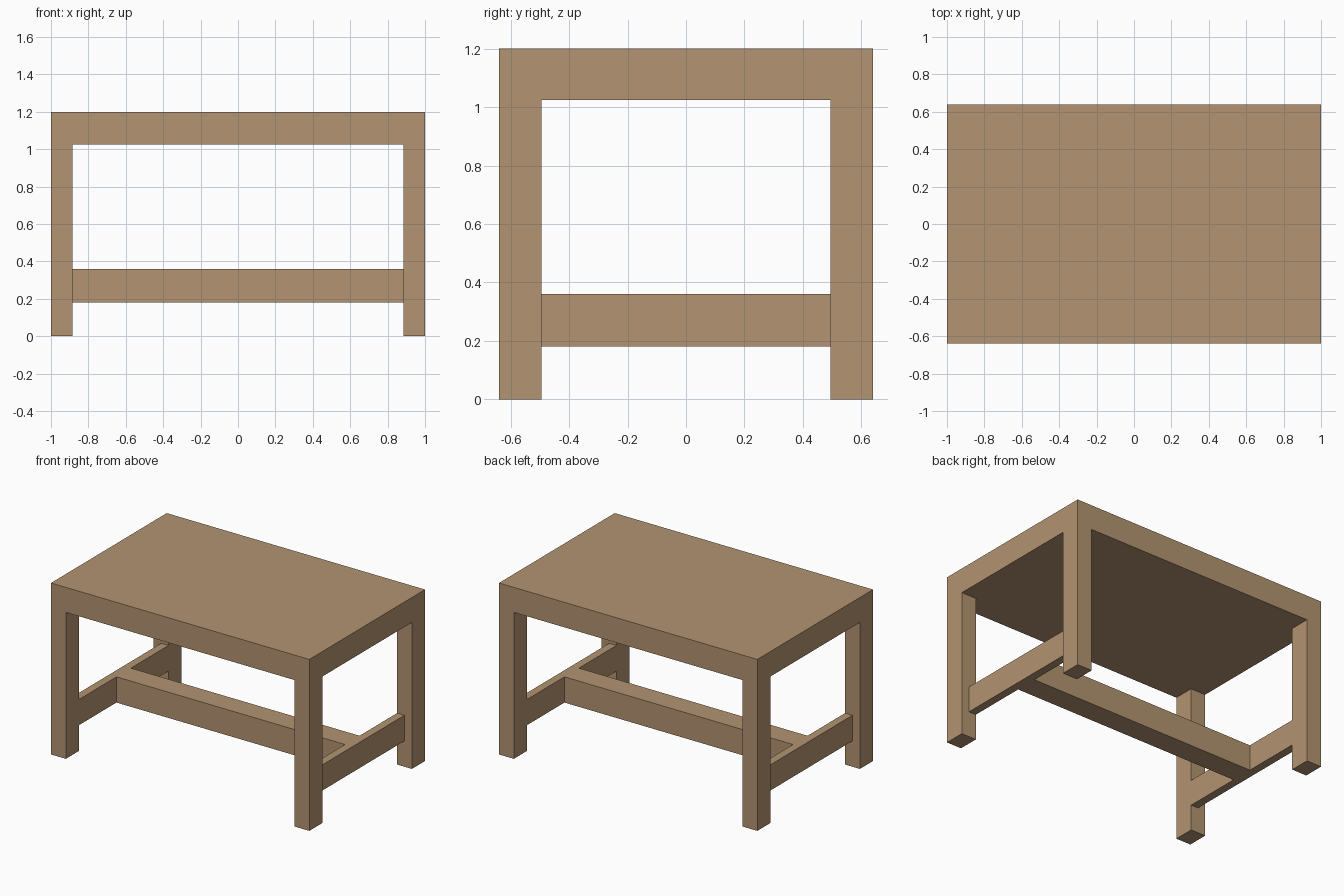
import bpy

if "Cube" in bpy.data.objects:
    bpy.data.objects.remove(bpy.data.objects["Cube"])

# One wood colour for the whole table
wood = bpy.data.materials.new("light_brown_wood")
wood.diffuse_color = (0.452, 0.296, 0.168, 1.0)
wood.use_nodes = True
wood.node_tree.nodes["Principled BSDF"].inputs["Base Color"].default_value = wood.diffuse_color


def box(name, x, y, z):
    """Add a box spanning the given (min, max) ranges."""
    spans = (x, y, z)
    bpy.ops.mesh.primitive_cube_add(size=1, location=[(a + b) / 2 for a, b in spans])
    obj = bpy.context.object
    obj.name = name
    obj.scale = [b - a for a, b in spans]
    bpy.ops.object.transform_apply(location=False, rotation=False, scale=True)
    obj.data.materials.append(wood)
    return obj


def mirrored(span, sign):
    return tuple(sorted(sign * v for v in span))


HALF_X, HALF_Y, TOP = 1.0, 0.64, 1.2
UNDER = 1.025                    # underside of the top
LEG_X, LEG_Y = 0.885, 0.495      # inner faces of the legs
RAIL_Z = (0.18, 0.36)            # height range of the stretchers

# Thick solid top
box("table_top", (-HALF_X, HALF_X), (-HALF_Y, HALF_Y), (UNDER, TOP))

for sx, side in ((-1, "left"), (1, "right")):
    # Corner legs
    for sy, end in ((-1, "front"), (1, "back")):
        box(f"{end}_{side}_leg", mirrored((LEG_X, HALF_X), sx),
            mirrored((LEG_Y, HALF_Y), sy), (0, UNDER))
    # Side stretcher between the legs, flush with their inner faces
    box(f"{side}_stretcher", mirrored((LEG_X, 0.942), sx), (-LEG_Y, LEG_Y), RAIL_Z)

# Long stretcher joining the two side stretchers
box("centre_stretcher", (-LEG_X, LEG_X), (-0.08, 0.08), RAIL_Z)
